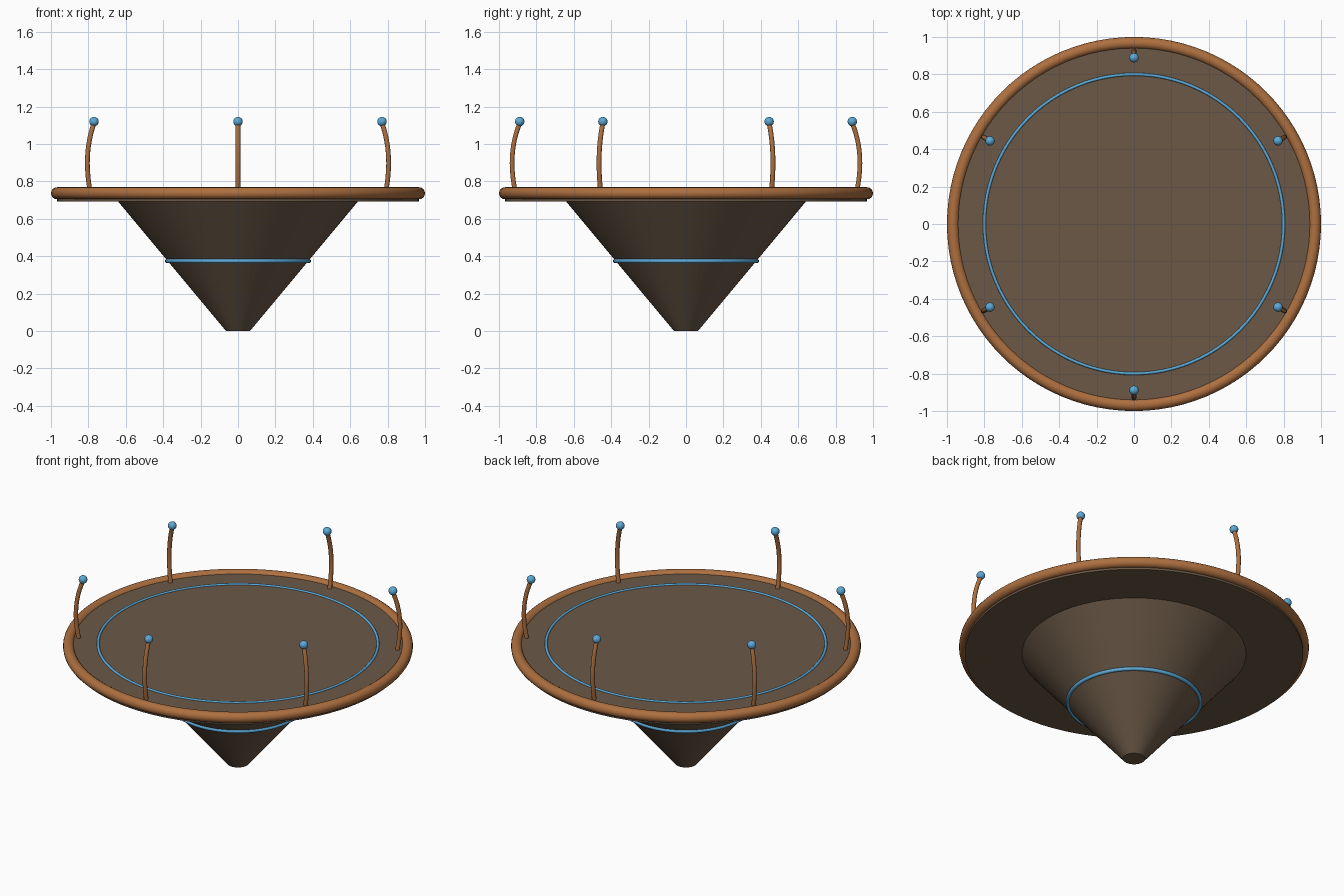
import bpy
from math import radians, cos, sin

if "Cube" in bpy.data.objects:
    bpy.data.objects.remove(bpy.data.objects["Cube"])


def material(name, rgb):
    m = bpy.data.materials.new(name)
    m.diffuse_color = (*rgb, 1)
    m.use_nodes = True
    m.node_tree.nodes["Principled BSDF"].inputs["Base Color"].default_value = m.diffuse_color
    return m


STONE = material("dark_stone", (0.145, 0.098, 0.062))
COPPER = material("copper", (0.42, 0.16, 0.05))
BLUE = material("blue_glow", (0.11, 0.40, 0.68))


def finish(name, mat):
    ob = bpy.context.object
    ob.name = name
    ob.data.materials.append(mat)
    bpy.ops.object.shade_smooth_by_angle(angle=radians(35))
    return ob


def ring(name, major, minor, z, mat):
    bpy.ops.mesh.primitive_torus_add(major_radius=major, minor_radius=minor, location=(0, 0, z),
                                     major_segments=96, minor_segments=16)
    return finish(name, mat)


# Tapered body below the platform
bpy.ops.mesh.primitive_cone_add(vertices=64, radius1=0.064, radius2=0.647, depth=0.70,
                                location=(0, 0, 0.35))
finish("lower_cone", STONE)

# Round platform with its rim
bpy.ops.mesh.primitive_cylinder_add(vertices=96, radius=0.967, depth=0.06, location=(0, 0, 0.722))
finish("platform", STONE)
ring("platform_rim", 0.968, 0.032, 0.737, COPPER)

# Blue bands
ring("platform_band", 0.80, 0.008, 0.752, BLUE)
ring("cone_band", 0.379, 0.011, 0.375, BLUE)

# Six curved posts with ball tips: (radius, height) along each post
PATH = [(0.913, 0.74), (0.927, 0.84), (0.929, 0.93), (0.915, 1.03), (0.889, 1.115)]
for i in range(6):
    a = radians(30 + 60 * i)
    cu = bpy.data.curves.new(f"post_{i + 1}", "CURVE")
    cu.dimensions = "3D"
    cu.bevel_depth = 0.013
    cu.bevel_resolution = 3
    cu.resolution_u = 6
    cu.use_fill_caps = True
    sp = cu.splines.new("BEZIER")
    sp.bezier_points.add(len(PATH) - 1)
    for p, (r, z) in zip(sp.bezier_points, PATH):
        p.co = (r * cos(a), r * sin(a), z)
        p.handle_left_type = p.handle_right_type = "AUTO"
    cu.materials.append(COPPER)
    bpy.context.collection.objects.link(bpy.data.objects.new(f"post_{i + 1}", cu))

    bpy.ops.mesh.primitive_uv_sphere_add(segments=24, ring_count=12, radius=0.025,
                                         location=(0.889 * cos(a), 0.889 * sin(a), 1.12))
    finish(f"post_tip_{i + 1}", BLUE)
